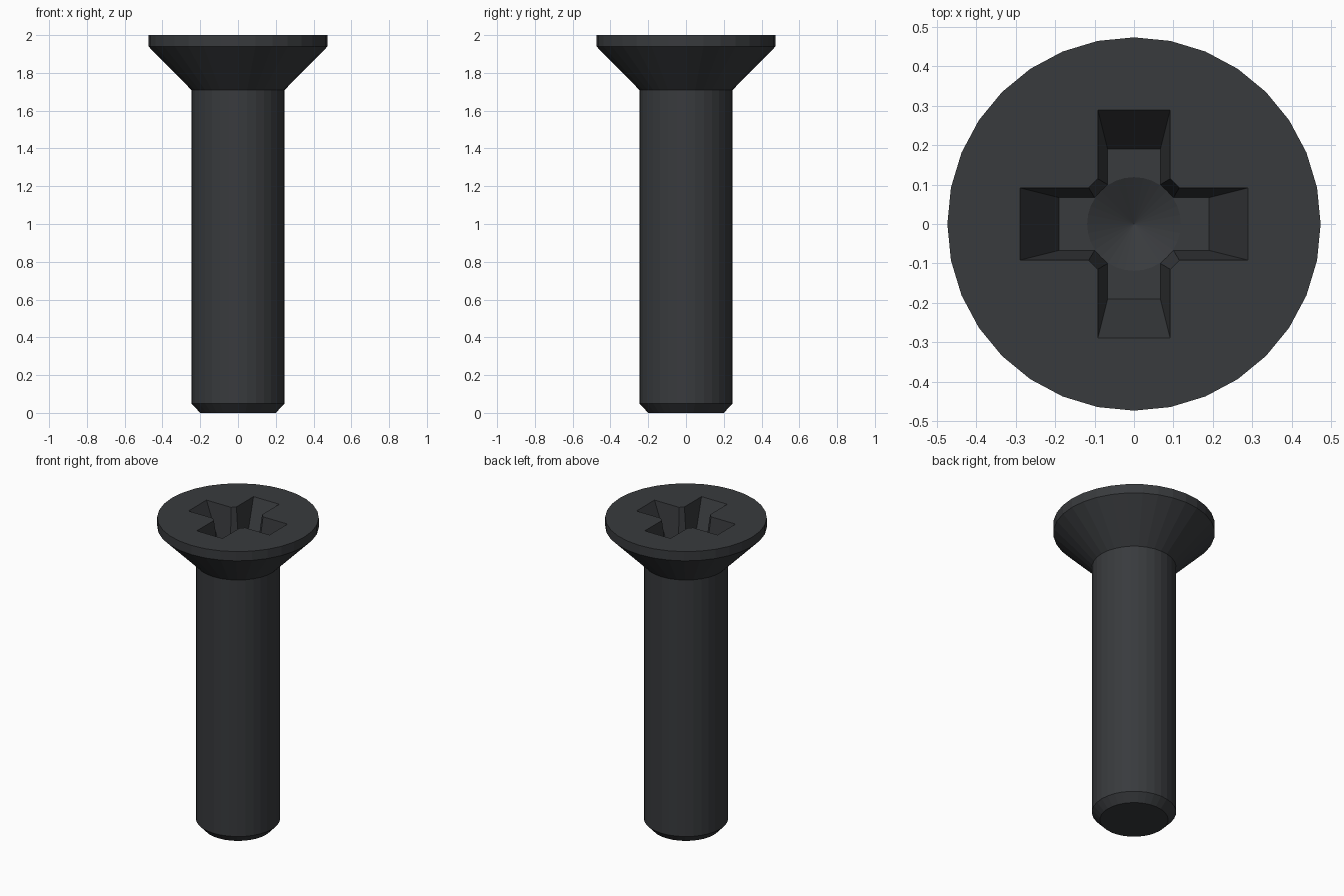
import bpy, bmesh
from math import cos, sin, pi

if "Cube" in bpy.data.objects:
    bpy.data.objects.remove(bpy.data.objects["Cube"])

SIDES = 32


def make(name, rings, cap=True):
    """Loft a list of equal-length point rings into a closed solid."""
    bm = bmesh.new()
    loops = [[bm.verts.new(p) for p in ring] for ring in rings]
    n = len(loops[0])
    for a, b in zip(loops, loops[1:]):
        for i in range(n):
            j = (i + 1) % n
            bm.faces.new((a[i], a[j], b[j], b[i]))
    bm.faces.new(loops[0][::-1])
    bm.faces.new(loops[-1])
    bmesh.ops.remove_doubles(bm, verts=bm.verts, dist=1e-6)
    bmesh.ops.recalc_face_normals(bm, faces=bm.faces)
    me = bpy.data.meshes.new(name)
    bm.to_mesh(me)
    bm.free()
    ob = bpy.data.objects.new(name, me)
    bpy.context.collection.objects.link(ob)
    return ob


def circle(r, z):
    return [(r * cos(2 * pi * i / SIDES), r * sin(2 * pi * i / SIDES), z)
            for i in range(SIDES)]


def cross(z):
    """Cross outline with cut inner corners, tapering from the rim to the floor."""
    t = (TOP - z) / DEPTH
    L, w, c = 0.29 - 0.1 * t, 0.092 - 0.025 * t, 0.115 - 0.015 * t
    pts = []
    for k in range(4):
        cs, sn = round(cos(k * pi / 2)), round(sin(k * pi / 2))
        for x, y in ((L, -w), (L, w), (c, w), (w, c)):
            pts.append((x * cs - y * sn, x * sn + y * cs, z))
    return pts[:]


TOP, DEPTH = 2.0, 0.22
FLOOR = TOP - DEPTH

# shank with chamfered tip and countersunk head
profile = [(0.2, 0), (0.247, 0.05), (0.247, 1.71), (0.474, 1.94), (0.474, TOP)]
screw = make("countersunk_screw", [circle(r, z) for r, z in profile])

# recess cutters: tapered cross, then a drilled cone at its bottom
cutters = [make("cross_cutter", [cross(FLOOR), cross(TOP + 0.02)]),
           make("cone_cutter", [circle(0.0005, FLOOR - 0.06), circle(0.119, FLOOR),
                                circle(0.119, FLOOR + 0.01)])]
for cutter in cutters:
    cutter.hide_render = True
    cutter.hide_set(True)
    mod = screw.modifiers.new(cutter.name, 'BOOLEAN')
    mod.operation = 'DIFFERENCE'
    mod.solver = 'EXACT'
    mod.object = cutter

# blackened steel
steel = bpy.data.materials.new("black_steel")
steel.diffuse_color = (0.04, 0.043, 0.047, 1)
steel.use_nodes = True
steel.node_tree.nodes["Principled BSDF"].inputs["Base Color"].default_value = steel.diffuse_color
screw.data.materials.append(steel)
